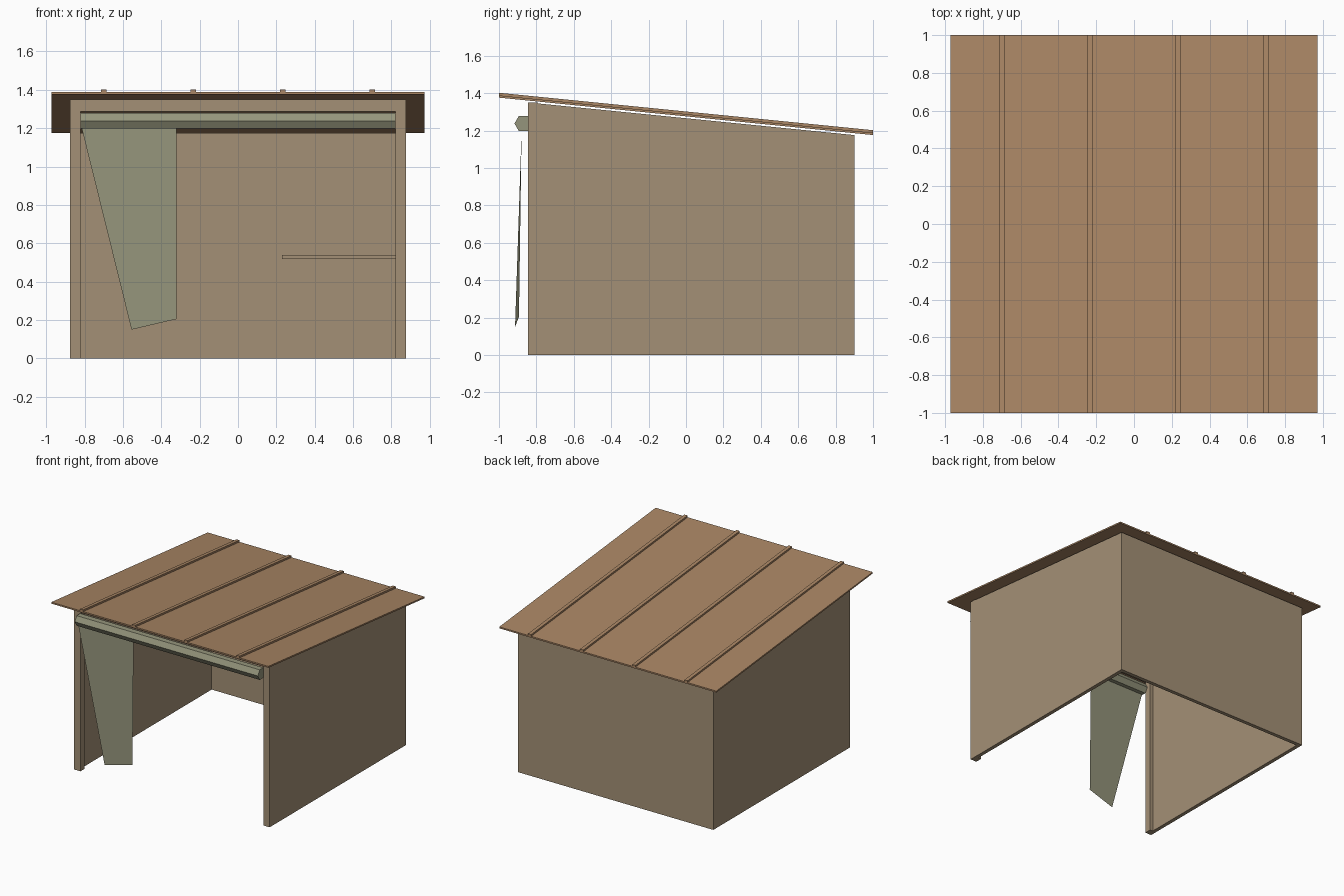
import bpy
import math

if "Cube" in bpy.data.objects:
    bpy.data.objects.remove(bpy.data.objects["Cube"])


def material(name, rgb):
    m = bpy.data.materials.new(name)
    m.diffuse_color = (*rgb, 1)
    m.use_nodes = True
    m.node_tree.nodes["Principled BSDF"].inputs["Base Color"].default_value = m.diffuse_color
    return m


WALL = material("plaster", (0.37, 0.28, 0.18))
ROOF = material("roofing", (0.40, 0.24, 0.13))
CLOTH = material("canvas", (0.30, 0.30, 0.20))


def mesh(name, verts, faces, mat):
    me = bpy.data.meshes.new(name)
    me.from_pydata(verts, [], faces)
    ob = bpy.data.objects.new(name, me)
    bpy.context.collection.objects.link(ob)
    me.materials.append(mat)
    return ob


def extrude_x(name, profile, x0, x1, mat):
    """Prism along x from a counter-clockwise (y, z) profile."""
    n = len(profile)
    verts = [(x, y, z) for x in (x0, x1) for y, z in profile]
    faces = [tuple(reversed(range(n))), tuple(range(n, 2 * n))]
    faces += [(i, (i + 1) % n, n + (i + 1) % n, n + i) for i in range(n)]
    return mesh(name, verts, faces, mat)


def box(name, x, y, z, mat):
    return extrude_x(name, [(y[0], z[0]), (y[1], z[0]), (y[1], z[1]), (y[0], z[1])],
                     x[0], x[1], mat)


def under(y):
    """Height of the sloping roof underside."""
    return 1.276 - 0.1 * y


def sloped(name, x0, x1, low, high, mat):
    return extrude_x(name, [(-1, under(-1) + low), (1, under(1) + low),
                            (1, under(1) + high), (-1, under(-1) + high)], x0, x1, mat)


F, B, W = -0.845, 0.9, 0.875   # front, back, half width

# side walls with sloping tops, and square front posts
for side, s in (("left", -1), ("right", 1)):
    x0, x1 = sorted((s * W, s * (W - 0.03)))
    extrude_x(side + "_wall", [(F, 0), (B, 0), (B, under(B) - 0.01), (F, under(F) - 0.01)],
              x0, x1, WALL)
    x0, x1 = sorted((s * W, s * (W - 0.055)))
    box(side + "_post", (x0, x1), (F, F + 0.055), (0, 1.35), WALL)

# back wall, header and inner shelf
box("back_wall", (-W, W), (B - 0.03, B), (0, 1.176), WALL)
box("header", (-0.82, 0.82), (F, F + 0.055), (1.286, 1.35), WALL)
box("shelf", (0.23, 0.845), (0.3, B - 0.03), (0.518, 0.54), WALL)

# sloping roof sheet with raised ribs
sloped("roof", -0.972, 0.972, 0, 0.012, ROOF)
for i in range(4):
    x = -0.7 + i * 1.4 / 3
    sloped(f"roof_rib_{i + 1}", x - 0.014, x + 0.014, 0.010, 0.026, ROOF)

# six-sided rolled curtain
r = 0.047
extrude_x("curtain_roll", [(-0.87 + r * math.cos(i * math.pi / 3),
                            1.238 + r * math.sin(i * math.pi / 3)) for i in range(6)],
          -0.82, 0.82, CLOTH)

# loose curtain flap hanging from the roll
mesh("curtain_flap", [(-0.815, -0.879, 1.2), (-0.555, -0.914, 0.15),
                      (-0.32, -0.893, 0.205), (-0.32, -0.879, 1.2)],
     [(0, 1, 2, 3)], CLOTH)
